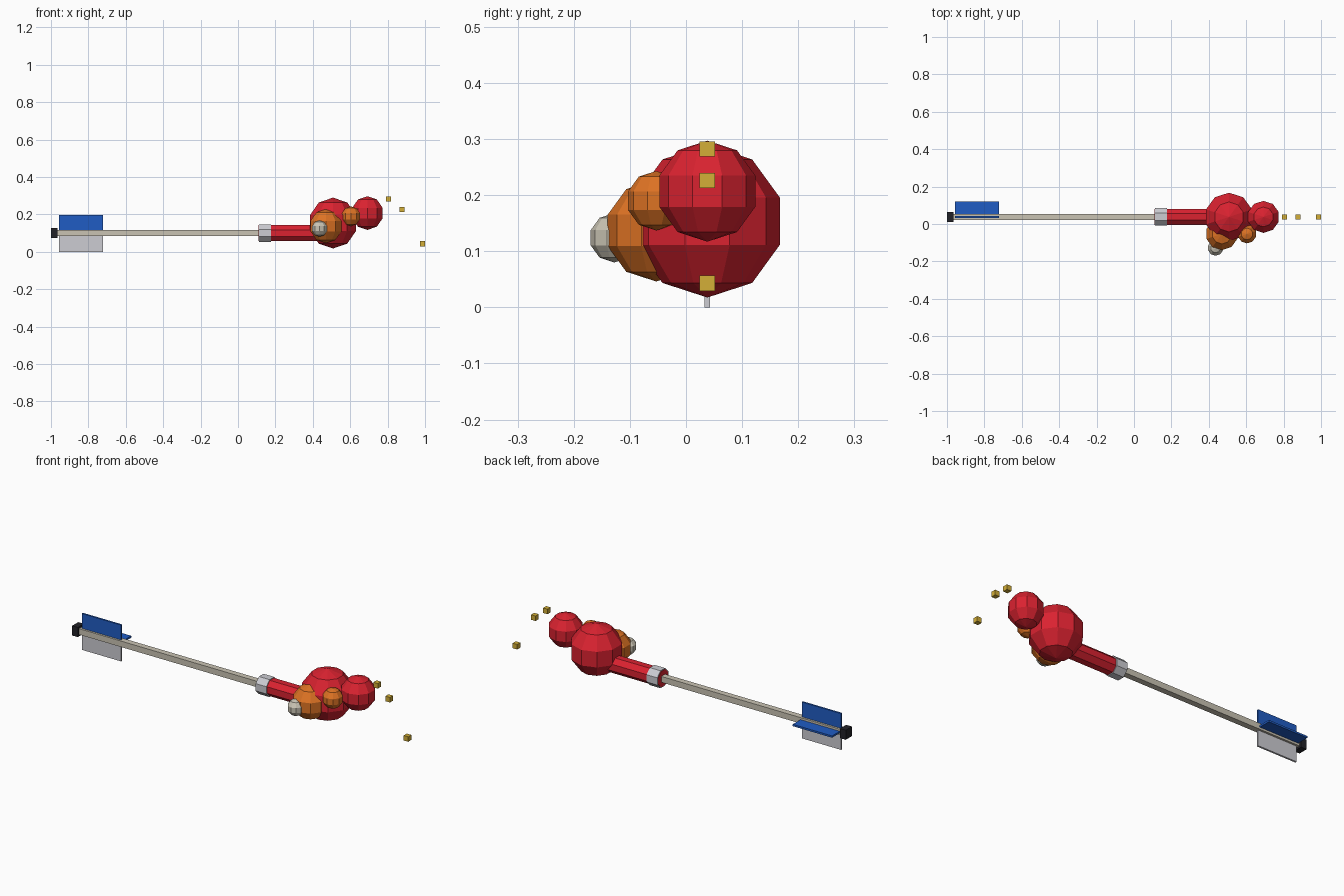
import bpy, bmesh
from math import radians
from mathutils import Matrix

cube = bpy.data.objects.get("Cube")
if cube:
    bpy.data.objects.remove(cube, do_unlink=True)

AXIS_Y, AXIS_Z = 0.038, 0.1  # centre line of the arrow


def material(name, r, g, b):
    """Flat colour given as sRGB bytes."""
    lin = [((c / 255 + 0.055) / 1.055) ** 2.4 for c in (r, g, b)] + [1.0]
    m = bpy.data.materials.new(name)
    m.use_nodes = True
    m.diffuse_color = lin
    bsdf = m.node_tree.nodes["Principled BSDF"]
    bsdf.inputs["Base Color"].default_value = lin
    bsdf.inputs["Roughness"].default_value = 0.8
    return m


RED = material("red", 218, 34, 48)
ORANGE = material("orange", 222, 115, 36)
GOLD = material("gold", 212, 175, 55)
BLUE = material("blue", 32, 92, 196)
SILVER = material("silver", 204, 204, 210)
BEIGE = material("pale wood", 202, 196, 180)
BLACK = material("black", 34, 34, 40)


def add(name, bm, mat):
    me = bpy.data.meshes.new(name)
    bm.to_mesh(me)
    bm.free()
    me.materials.append(mat)
    ob = bpy.data.objects.new(name, me)
    bpy.context.collection.objects.link(ob)
    return ob


def box(name, mat, x, y, z):
    """Box from (min, max) ranges."""
    bm = bmesh.new()
    size = [b - a for a, b in (x, y, z)]
    mid = [(a + b) / 2 for a, b in (x, y, z)]
    bmesh.ops.create_cube(bm, size=1, matrix=Matrix.Translation(mid) @ Matrix.Diagonal((*size, 1)))
    return add(name, bm, mat)


def around(c, half):
    return (c - half, c + half)


def tube(name, mat, x0, x1, radius):
    """Eight-sided cylinder along x with flat sides front and top."""
    bm = bmesh.new()
    m = (Matrix.Translation(((x0 + x1) / 2, AXIS_Y, AXIS_Z))
         @ Matrix.Rotation(radians(90), 4, 'Y') @ Matrix.Rotation(radians(22.5), 4, 'Z'))
    bmesh.ops.create_cone(bm, cap_ends=True, segments=8, radius1=radius, radius2=radius,
                          depth=x1 - x0, matrix=m)
    return add(name, bm, mat)


def ball(name, mat, centre, radius):
    """Coarse faceted sphere."""
    bm = bmesh.new()
    bmesh.ops.create_uvsphere(bm, u_segments=10, v_segments=5, radius=radius,
                              matrix=Matrix.Translation(centre))
    return add(name, bm, mat)


# Shaft and nock
box("shaft", BEIGE, (-0.97, 0.45), around(AXIS_Y, 0.016), around(AXIS_Z, 0.016))
box("nock", BLACK, (-1.0, -0.966), around(AXIS_Y, 0.026), around(AXIS_Z, 0.026))

# Three feathers
FEATHER_X = (-0.957, -0.722)
box("upper_feather", BLUE, FEATHER_X, around(AXIS_Y, 0.005), (AXIS_Z, 0.196))
box("side_feather", BLUE, FEATHER_X, (AXIS_Y, 0.12), around(AXIS_Z, 0.005))
box("lower_feather", SILVER, FEATHER_X, around(AXIS_Y, 0.005), (0.0, AXIS_Z))

# Head: sleeve and collar
tube("sleeve", RED, 0.11, 0.46, 0.046)
tube("collar", SILVER, 0.112, 0.176, 0.051)

# Clustered balls
ball("main_ball", RED, (0.508, AXIS_Y, 0.1535), 0.136)
ball("tip_ball", RED, (0.692, AXIS_Y, 0.207), 0.09)
ball("large_side_ball", ORANGE, (0.47, -0.053, 0.137), 0.091)
ball("small_side_ball", ORANGE, (0.604, -0.053, 0.19), 0.053)
ball("pale_side_ball", BEIGE, (0.436, -0.128, 0.124), 0.044)

# Floating sparks
for i, (x, z) in enumerate(((0.805, 0.282), (0.877, 0.226), (0.9865, 0.043))):
    box(f"spark_{i + 1}", GOLD, around(x, 0.0135), around(AXIS_Y, 0.0135), around(z, 0.0135))
